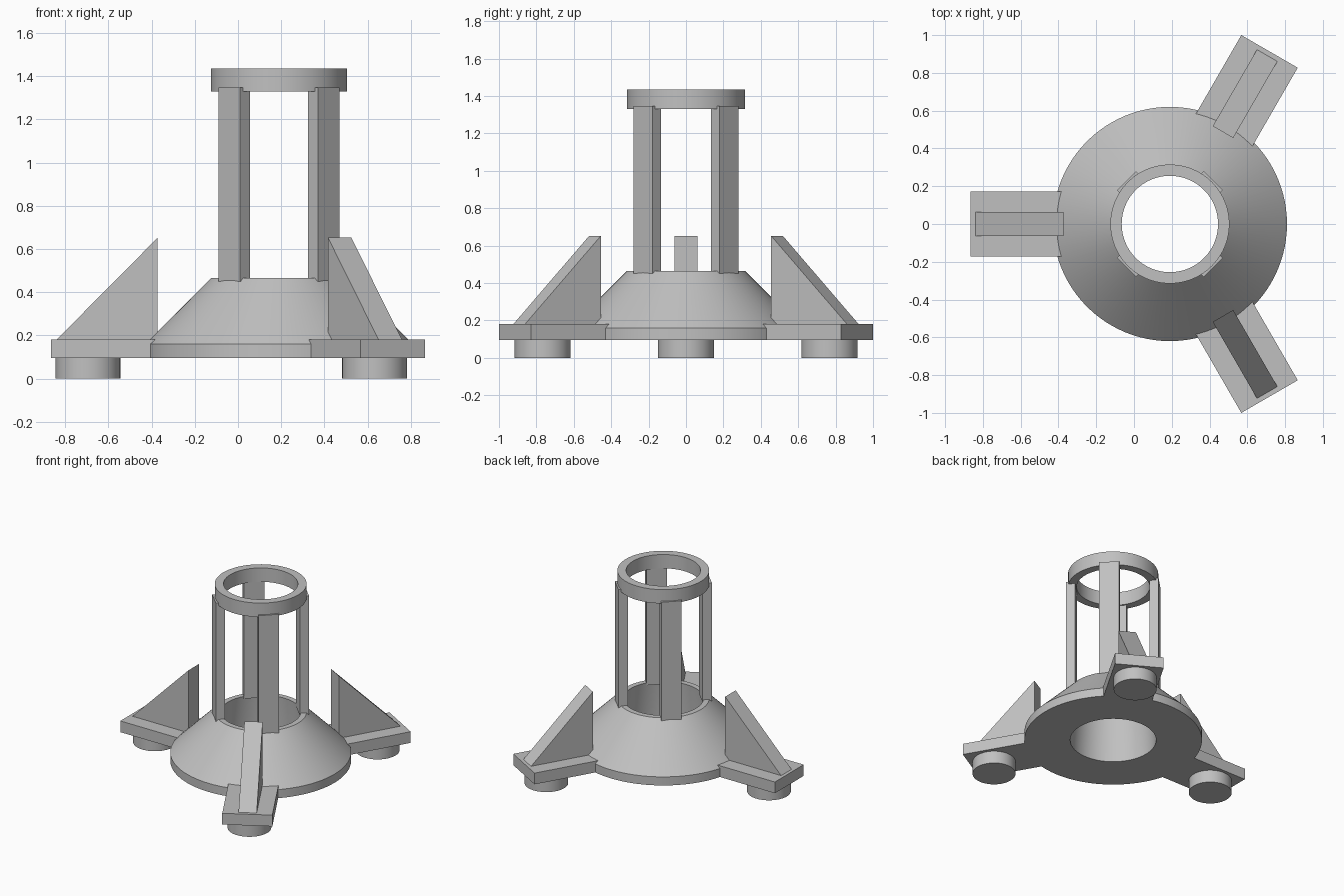
import bpy
import bmesh
from math import radians
from mathutils import Matrix, Vector

cube = bpy.data.objects.get("Cube")
if cube:
    bpy.data.objects.remove(cube, do_unlink=True)

AXIS = Vector((0.19, 0, 0))   # centre of the tower and hub

grey = bpy.data.materials.new("plain grey")
grey.use_nodes = True
COLOUR = (0.53, 0.53, 0.53, 1)
grey.diffuse_color = COLOUR
grey.node_tree.nodes["Principled BSDF"].inputs["Base Color"].default_value = COLOUR


def finish(bm, name, angle=0):
    """Turn a mesh built around the origin into an object around the tower axis."""
    bmesh.ops.recalc_face_normals(bm, faces=bm.faces)
    bm.transform(Matrix.Translation(AXIS) @ Matrix.Rotation(radians(angle), 4, "Z"))
    mesh = bpy.data.meshes.new(name)
    bm.to_mesh(mesh)
    bm.free()
    mesh.materials.append(grey)
    obj = bpy.data.objects.new(name, mesh)
    bpy.context.collection.objects.link(obj)
    bpy.ops.object.select_all(action="DESELECT")
    obj.select_set(True)
    bpy.context.view_layer.objects.active = obj
    bpy.ops.object.shade_smooth_by_angle(angle=radians(25))
    return obj


def lathe(name, profile, steps=96):
    """Revolve a closed (radius, z) profile."""
    bm = bmesh.new()
    verts = [bm.verts.new((r, 0, z)) for r, z in profile]
    edges = [bm.edges.new((a, b)) for a, b in zip(verts, verts[1:] + verts[:1])]
    bmesh.ops.spin(bm, geom=verts + edges, cent=(0, 0, 0), axis=(0, 0, 1),
                   angle=radians(360), steps=steps, use_merge=True)
    bmesh.ops.remove_doubles(bm, verts=bm.verts, dist=0.0001)
    return finish(bm, name)


def slab(name, outline, width, angle):
    """Extrude a (radius, z) outline sideways, pointing along the given angle."""
    bm = bmesh.new()
    face = bm.faces.new([bm.verts.new((r, -width / 2, z)) for r, z in outline])
    out = bmesh.ops.extrude_face_region(bm, geom=[face])
    moved = [v for v in out["geom"] if isinstance(v, bmesh.types.BMVert)]
    bmesh.ops.translate(bm, verts=moved, vec=(0, width, 0))
    return finish(bm, name, angle)


def box(r0, r1, z0, z1):
    return [(r0, z0), (r1, z0), (r1, z1), (r0, z1)]


# Hollow conical hub and the ring on top of the tower
lathe("hub", [(0.30, 0.095), (0.62, 0.095), (0.62, 0.16),
              (0.315, 0.465), (0.275, 0.465), (0.30, 0.16)])
lathe("top_ring", box(0.255, 0.315, 1.33, 1.435))

# Four posts carrying the ring
for i in range(4):
    slab(f"post_{i + 1}", box(0.26, 0.325, 0.45, 1.347), 0.142, 45 + 90 * i)

# Three legs, each with a plate, a triangular gusset and a round foot
for i in range(3):
    angle = 60 + 120 * i
    slab(f"leg_plate_{i + 1}", box(0.565, 1.055, 0.095, 0.18), 0.345, angle)
    slab(f"gusset_{i + 1}", [(0.562, 0.17), (1.03, 0.17), (1.03, 0.18), (0.562, 0.652)],
         0.125, angle)
    foot = bmesh.new()
    bmesh.ops.create_cone(foot, cap_ends=True, segments=64, radius1=0.15, radius2=0.15,
                          depth=0.1, matrix=Matrix.Translation((0.885, 0, 0.05)))
    finish(foot, f"foot_{i + 1}", angle)
